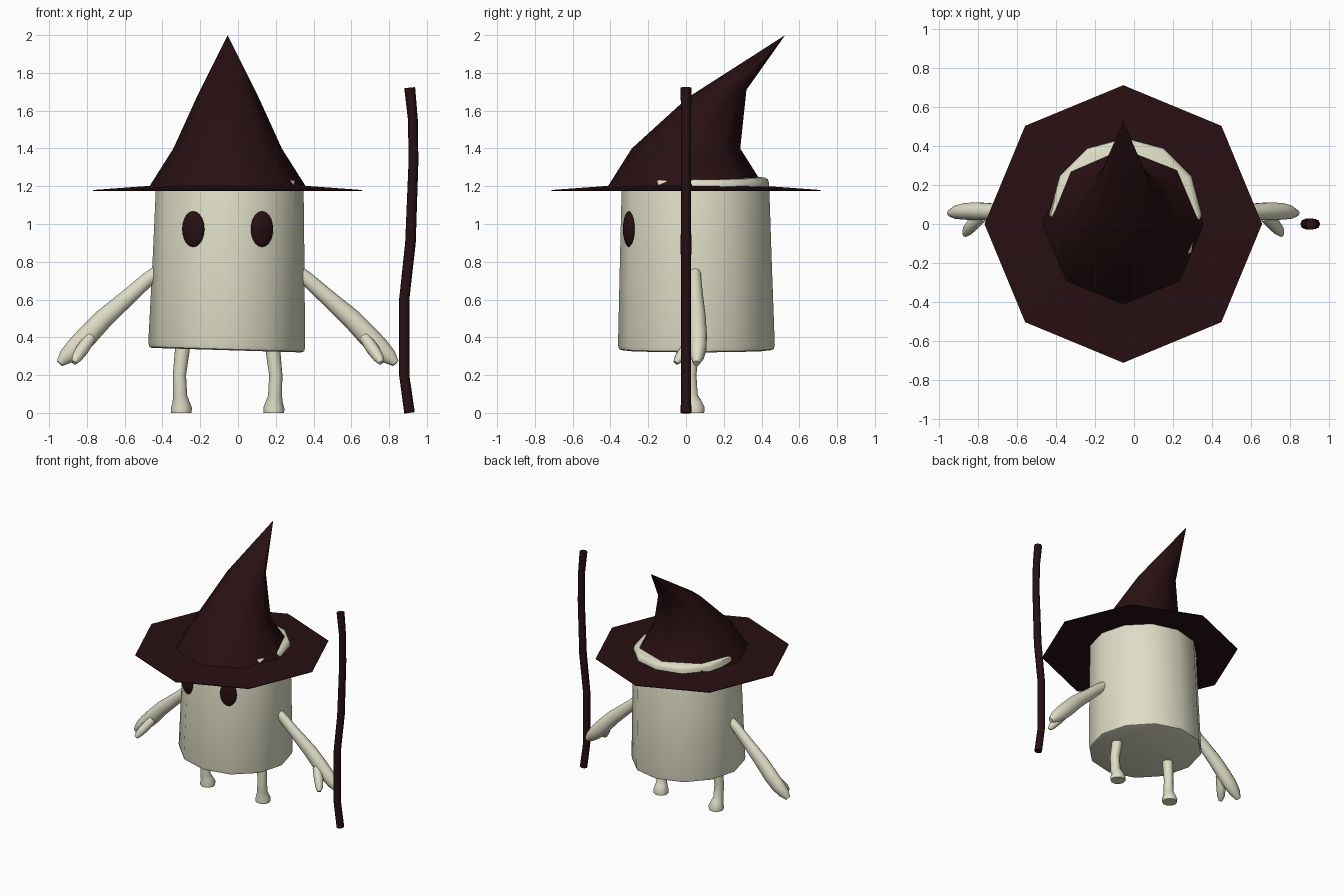
import bpy, bmesh, math
from mathutils import Vector, Matrix

if "Cube" in bpy.data.objects:
    bpy.data.objects.remove(bpy.data.objects["Cube"])

MID = -0.055  # symmetry plane of the figure


def material(name, col):
    m = bpy.data.materials.new(name)
    m.diffuse_color = (*col, 1)
    m.use_nodes = True
    m.node_tree.nodes["Principled BSDF"].inputs["Base Color"].default_value = m.diffuse_color
    return m


CREAM = material("cream", (0.74, 0.73, 0.57))
DARK = material("dark_maroon", (0.021, 0.005, 0.006))


def finish(name, bm, mat, angle):
    bmesh.ops.recalc_face_normals(bm, faces=bm.faces)
    me = bpy.data.meshes.new(name)
    bm.to_mesh(me)
    bm.free()
    ob = bpy.data.objects.new(name, me)
    bpy.context.collection.objects.link(ob)
    me.materials.append(mat)
    bpy.ops.object.select_all(action='DESELECT')
    ob.select_set(True)
    bpy.context.view_layer.objects.active = ob
    bpy.ops.object.shade_smooth_by_angle(angle=math.radians(angle))
    return ob


def loft(bm, rings, tip=None):
    """Skin a list of point rings, capping the ends (or closing to a tip)."""
    vs = [[bm.verts.new(p) for p in r] for r in rings]
    n = len(vs[0])
    for a, b in zip(vs, vs[1:]):
        for i in range(n):
            j = (i + 1) % n
            bm.faces.new((a[i], a[j], b[j], b[i]))
    bm.faces.new(vs[0])
    if tip is None:
        bm.faces.new(vs[-1])
    else:
        t = bm.verts.new(tip)
        for i in range(n):
            bm.faces.new((vs[-1][i], vs[-1][(i + 1) % n], t))


def ring(n, cx, cy, cz, r, sx=0.0, sy=0.0):
    """Horizontal ring, tilted by slopes sx and sy."""
    pts = []
    for i in range(n):
        a = 2 * math.pi * i / n
        x, y = r * math.cos(a), r * math.sin(a)
        pts.append((cx + x, cy + y, cz + sx * x + sy * y))
    return pts


def tube(bm, path, n=10, flat=1.0, mirror=False):
    """Tube along (x, y, z, radius) points; flat squashes it front to back."""
    pts = [Vector(p[:3]) for p in path]
    rings = []
    for k, p in enumerate(pts):
        t = (pts[min(k + 1, len(pts) - 1)] - pts[max(k - 1, 0)]).normalized()
        u = t.cross(Vector((0, 1, 0))).normalized()
        v = t.cross(u)
        r = path[k][3]
        loop = []
        for i in range(n):
            a = 2 * math.pi * i / n
            q = p + u * (r * math.cos(a)) + v * (r * flat * math.sin(a))
            loop.append((2 * MID - q.x, q.y, q.z) if mirror else tuple(q))
        rings.append(loop)
    loft(bm, rings)


# Body: leaning twelve-sided drum with softened rims
bm = bmesh.new()
loft(bm, [ring(12, cx, cy, z, r, -0.03) for cx, cy, z, r in (
    (-0.06, 0.055, 0.332, 0.395), (-0.06, 0.055, 0.338, 0.41),
    (-0.06, 0.055, 0.36, 0.415), (-0.05, 0.052, 0.8, 0.402),
    (-0.043, 0.05, 1.215, 0.39), (-0.043, 0.05, 1.238, 0.383),
    (-0.043, 0.05, 1.246, 0.365))])
finish("body", bm, CREAM, 50)

# Hat: octagonal brim and a cone bending backwards
bm = bmesh.new()
loft(bm, [ring(8, MID, 0, 1.175, 0.712), ring(8, MID, 0, 1.18, 0.712),
          ring(8, MID, 0, 1.202, 0.412), ring(8, MID, 0, 1.4, 0.287),
          ring(8, MID, 0.165, 1.69, 0.155, 0, 0.13)], (MID, 0.525, 2.0))
finish("hat", bm, DARK, 55)

# Staff: crooked eight-sided stick
bm = bmesh.new()
tube(bm, [(0.908, 0, 0, 0.028), (0.88, 0, 0.2, 0.027), (0.88, 0, 0.6, 0.027),
          (0.913, 0, 0.9, 0.028), (0.929, 0, 1.33, 0.026),
          (0.926, 0, 1.55, 0.026), (0.909, 0, 1.722, 0.029)], 8)
finish("staff", bm, DARK, 50)

ARM = [(0.3, 0.05, 0.755, 0.038), (0.37, 0.05, 0.705, 0.038),
       (0.47, 0.055, 0.615, 0.043), (0.6, 0.062, 0.5, 0.052),
       (0.69, 0.065, 0.405, 0.056), (0.75, 0.065, 0.345, 0.053),
       (0.8, 0.06, 0.297, 0.042), (0.835, 0.055, 0.262, 0.02)]
THUMB = [(0.67, 0.04, 0.4, 0.03), (0.715, 0, 0.335, 0.034),
         (0.745, -0.035, 0.29, 0.028), (0.757, -0.055, 0.265, 0.014)]
LEG = [(0.178, 0.03, 0.42, 0.04), (0.185, 0.03, 0.33, 0.039),
       (0.2, 0.022, 0.2, 0.035), (0.196, 0.027, 0.09, 0.037),
       (0.192, 0.038, 0.055, 0.046), (0.19, 0.045, 0.025, 0.056),
       (0.19, 0.045, 0, 0.054)]

for side, mirror in (("right", False), ("left", True)):
    # Arms with mitten hands
    bm = bmesh.new()
    tube(bm, ARM, 10, 0.85, mirror)
    tube(bm, THUMB, 8, 1.0, mirror)
    finish(side + "_arm", bm, CREAM, 60)
    # Legs with small round feet
    bm = bmesh.new()
    tube(bm, LEG, 10, 1.0, mirror)
    finish(side + "_leg", bm, CREAM, 60)
    # Eyes: flattened ovals turned to follow the body
    s = -1 if mirror else 1
    bm = bmesh.new()
    bmesh.ops.create_uvsphere(
        bm, u_segments=16, v_segments=10, radius=1,
        matrix=Matrix.Translation((MID + s * 0.182, -0.302, 0.973))
        @ Matrix.Rotation(s * math.radians(20), 4, 'Z')
        @ Matrix.Diagonal((0.063, 0.025, 0.095, 1)))
    finish(side + "_eye", bm, DARK, 60)
